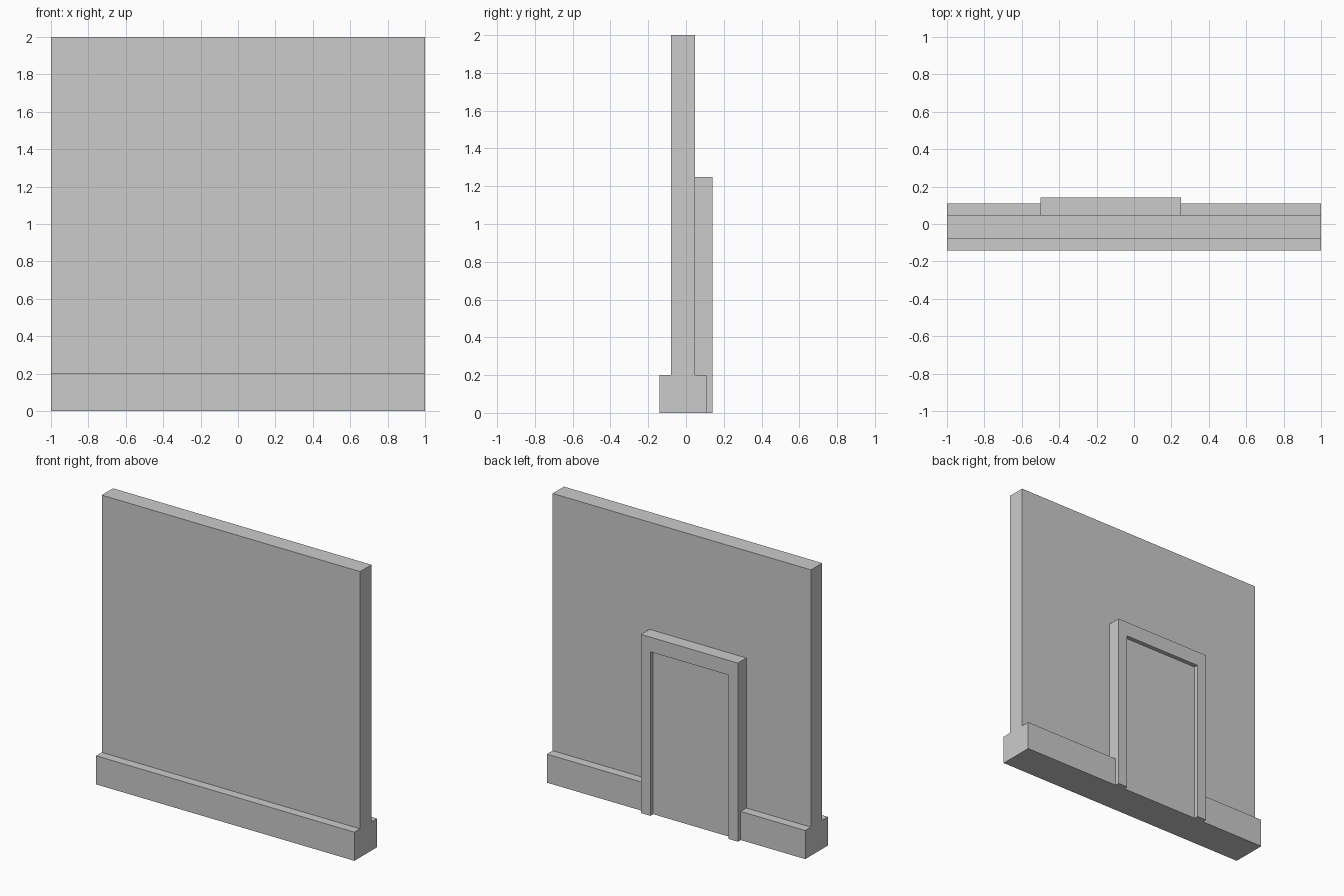
import bpy
import bmesh
from mathutils import Vector

if "Cube" in bpy.data.objects:
    bpy.data.objects.remove(bpy.data.objects["Cube"])

# Depth planes, front to back
BASE_FRONT, WALL_FRONT, WALL_BACK, BASE_BACK, FRAME_BACK = -0.1406, -0.0781, 0.0469, 0.1094, 0.1406
BASE_TOP, WALL_TOP = 0.2, 2.0

# Doorway
DOOR_L, DOOR_R, DOOR_TOP = -0.5, 0.25, 1.25
POST, LINTEL = 0.0725, 0.103


def extrude_profile(name, points, direction):
    """Closed solid from a planar outline swept along a vector."""
    bm = bmesh.new()
    face = bm.faces.new([bm.verts.new(p) for p in points])
    result = bmesh.ops.extrude_face_region(bm, geom=[face], use_keep_orig=True)
    moved = [v for v in result["geom"] if isinstance(v, bmesh.types.BMVert)]
    bmesh.ops.translate(bm, verts=moved, vec=Vector(direction))
    bmesh.ops.recalc_face_normals(bm, faces=bm.faces)
    mesh = bpy.data.meshes.new(name)
    bm.to_mesh(mesh)
    bm.free()
    obj = bpy.data.objects.new(name, mesh)
    bpy.context.collection.objects.link(obj)
    return obj


# Wall with a skirting plinth on both sides, as one section
section = [
    (BASE_FRONT, 0), (BASE_BACK, 0), (BASE_BACK, BASE_TOP), (WALL_BACK, BASE_TOP),
    (WALL_BACK, WALL_TOP), (WALL_FRONT, WALL_TOP), (WALL_FRONT, BASE_TOP), (BASE_FRONT, BASE_TOP),
]
extrude_profile("wall", [(-1, y, z) for y, z in section], (2, 0, 0))

# Door frame: two posts and a lintel
in_l, in_r, in_top = DOOR_L + POST, DOOR_R - POST, DOOR_TOP - LINTEL
outline = [
    (DOOR_L, 0), (DOOR_L, DOOR_TOP), (DOOR_R, DOOR_TOP), (DOOR_R, 0),
    (in_r, 0), (in_r, in_top), (in_l, in_top), (in_l, 0),
]
extrude_profile("door_frame", [(x, WALL_BACK, z) for x, z in outline], (0, FRAME_BACK - WALL_BACK, 0))

# Door panel, recessed in the frame and just covering the plinth
panel = [(in_l, 0), (in_l, in_top), (in_r, in_top), (in_r, 0)]
extrude_profile("door_panel", [(x, WALL_BACK, z) for x, z in panel], (0, BASE_BACK + 0.001 - WALL_BACK, 0))
